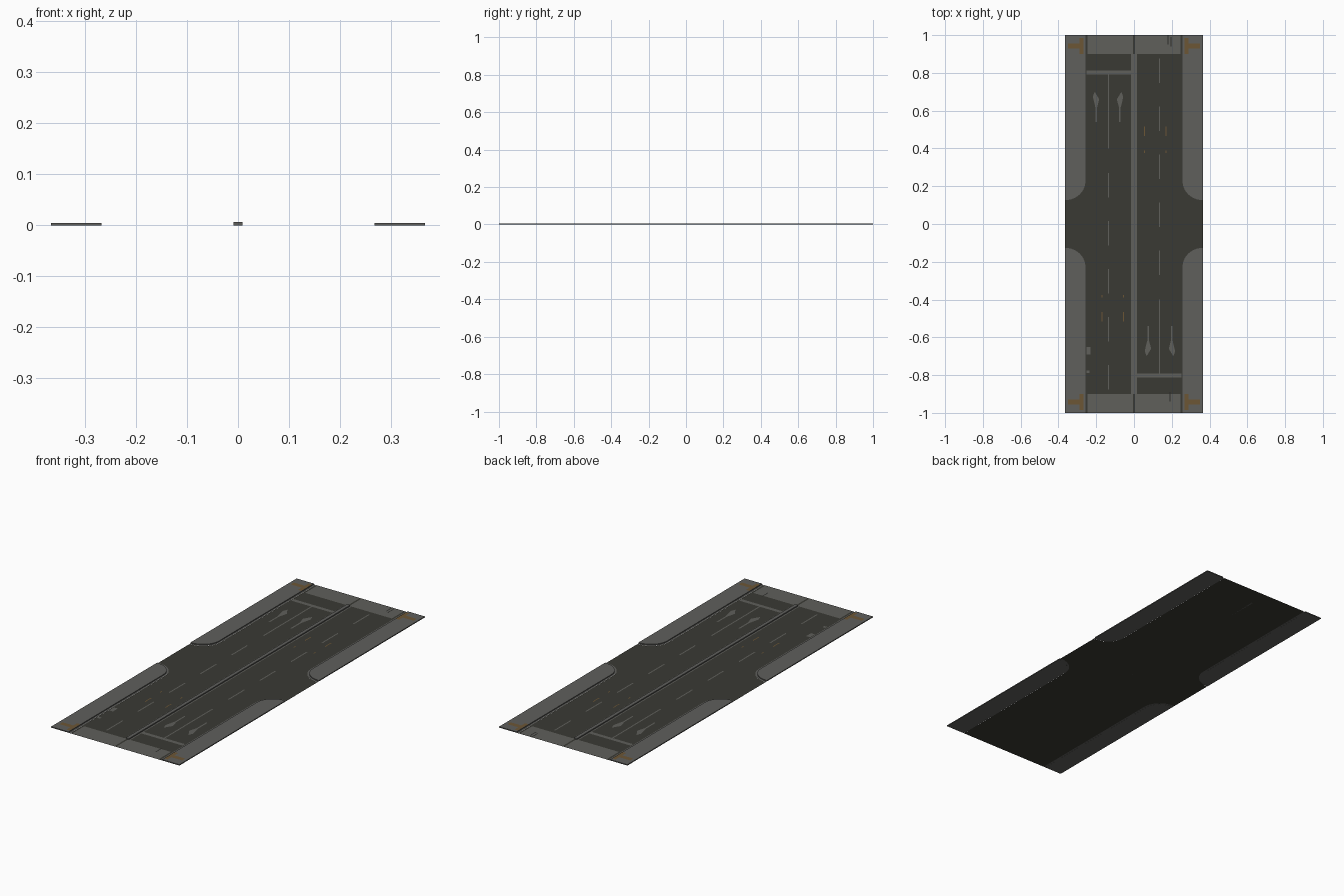
import bpy, bmesh, math

if "Cube" in bpy.data.objects:
    bpy.data.objects.remove(bpy.data.objects["Cube"])

def material(name, rgb):
    m = bpy.data.materials.new(name)
    m.diffuse_color = (*rgb, 1)
    m.use_nodes = True
    m.node_tree.nodes["Principled BSDF"].inputs["Base Color"].default_value = m.diffuse_color
    return m

ASPHALT = material("asphalt", (0.042, 0.042, 0.034))
PAVING = material("paving", (0.115, 0.115, 0.108))
PAINT = material("grey_paint", (0.115, 0.115, 0.105))
TACTILE = material("tactile_ochre", (0.15, 0.092, 0.036))
DARK = material("dark_metal", (0.025, 0.025, 0.022))

def build(name, polys, mat, z=0.0, h=0.0):
    """Flat polygons at height z, extruded up by h when h > 0."""
    bm = bmesh.new()
    for pts in polys:
        f = bm.faces.new([bm.verts.new((x, y, z)) for x, y in pts])
        f.normal_update()
        if f.normal.z < 0:
            f.normal_flip()
        if h:
            n = len(pts)
            lo = list(f.verts)
            hi = [bm.verts.new((v.co.x, v.co.y, z + h)) for v in lo]
            bm.faces.new(hi)
            for i in range(n):
                bm.faces.new((lo[i], lo[(i + 1) % n], hi[(i + 1) % n], hi[i]))
            f.normal_flip()
    me = bpy.data.meshes.new(name)
    bm.to_mesh(me)
    bm.free()
    me.materials.append(mat)
    ob = bpy.data.objects.new(name, me)
    bpy.context.collection.objects.link(ob)
    return ob

def rect(x0, x1, y0, y1):
    return [(x0, y0), (x1, y0), (x1, y1), (x0, y1)]

def turned(polys):
    """The polygons plus their copies turned half round the centre."""
    return polys + [[(-x, -y) for x, y in p] for p in polys]

def quarters(polys):
    return [[(sx * x, sy * y) for x, y in p] for p in polys for sx in (1, -1) for sy in (1, -1)]

W, KERB, WALK = 0.366, 0.257, 0.267   # half width, gutter edge, kerb edge

def corner(edge):
    """Rounded pavement corner, from the carriageway to the side street."""
    r = W - edge
    return [(W - r * math.cos(a), 0.226 - (0.1 - (edge - KERB)) * math.sin(a))
            for a in [i * math.pi / 20 for i in range(11)]]

# road surface: cross-shaped plate with rounded junction corners
arc = corner(KERB)
q1 = [(KERB, 1)] + arc
q4 = [(x, -y) for x, y in reversed(q1)]
right = q1 + q4
left = [(-x, y) for x, y in reversed(right)]
build("road", [right + left], ASPHALT)

# flush gutter and raised pavements
inner, outer = corner(WALK), corner(KERB)
build("gutter", quarters([outer + inner[::-1][:-1] + [(WALK, 0.226), (WALK, 1), (KERB, 1)]]),
      PAVING, 0.0004)
build("pavement", quarters([inner + [(W, 1), (WALK, 1)]]), PAVING, 0, 0.0048)

# tactile paving at the crossings
build("tactile_paving", quarters([rect(0.268, 0.288, 0.9, 0.985), rect(0.288, 0.35, 0.93, 0.955)]),
      TACTILE, 0.0052)

# crossing bands, split at the centre
build("crossing", quarters([rect(0.005, 0.247, 0.9, 1)]), PAINT, 0.0006)

# central reservation: flat base and raised kerb
build("median_base", [rect(-0.017, 0.017, -0.9, 0.9)], PAINT, 0.0005)
build("median_kerb", [rect(-0.009, 0.009, -0.9, 0.9)], PAVING, 0, 0.006)

# lane markings
t = 0.0035
dashes = [rect(-0.135 - t, -0.135 + t, 0.27 - 0.254 * i - 0.13, 0.27 - 0.254 * i) for i in range(5)]
build("lane_dashes", turned(dashes), PAINT, 0.0006)
build("lane_line", turned([rect(-0.135 - t, -0.135 + t, 0.4, 0.795)]), PAINT, 0.0006)
build("stop_line", turned([rect(-0.252, -0.017, 0.792, 0.812)]), PAINT, 0.0008)

# lane arrows
def arrow(x, s):
    stem = rect(x - 0.004, x + 0.004, 0.54, 0.63)
    head = [(x - 0.004, 0.615), (x + 0.004, 0.615), (x + 0.005 * s + 0.008, 0.65),
            (x + 0.018 * s, 0.675), (x + 0.008 * s, 0.7), (x - 0.016 * s, 0.66)]
    if s < 0:
        head[2] = (x + 0.016, 0.66)
        head[5] = (x - 0.012, 0.65)
        head = head[:3] + [(x - 0.008, 0.7), (x - 0.018, 0.675), head[5]]
    return [stem, head]
build("lane_arrows", turned(arrow(-0.2, -1) + arrow(-0.075, 1)), PAINT, 0.0008)

# small ochre road studs in the outbound lanes
studs = [rect(x - 0.0025, x + 0.0025, y, y + l) for x in (0.055, 0.17)
         for y, l in ((0.465, 0.05), (0.375, 0.015))]
build("road_studs", turned(studs), TACTILE, 0.0008)

# utility covers and drain slots
build("utility_covers", [rect(-0.252, -0.23, -0.69, -0.65), rect(-0.252, -0.235, -0.79, -0.775)], PAINT, 0.0008)
slots = [rect(x - 0.0025, x + 0.0025, y, y + 0.05) for x, y in ((0.18, 0.95), (0.195, 0.94), (0.19, -0.94))]
build("drain_slots", slots, DARK, 0.001)
